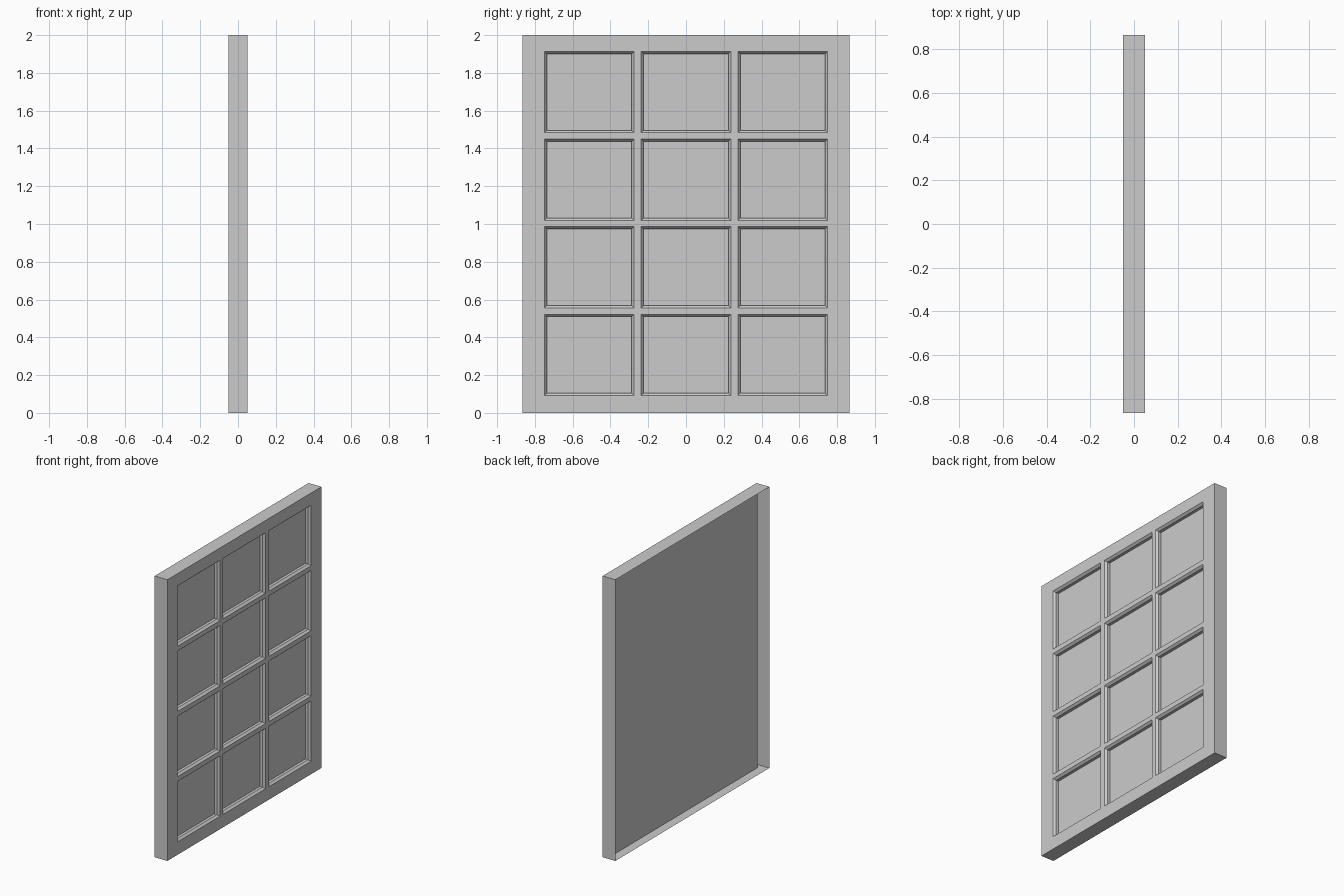
import bpy, bmesh

if "Cube" in bpy.data.objects:
    bpy.data.objects.remove(bpy.data.objects["Cube"])

FRONT, BACK, PANE = 0.05, -0.05, 0.015   # x planes
HALF_W, HEIGHT = 0.865, 2.0
CHAMFER = 0.013
COLS = [(-0.749 + i * 0.5117, -0.749 + i * 0.5117 + 0.4746) for i in range(3)]
ROWS = [(0.092 + j * 0.4637, 0.092 + j * 0.4637 + 0.430) for j in range(4)]


def make_object(name, bm):
    bmesh.ops.remove_doubles(bm, verts=bm.verts, dist=1e-5)
    mesh = bpy.data.meshes.new(name)
    bm.to_mesh(mesh)
    bm.free()
    obj = bpy.data.objects.new(name, mesh)
    bpy.context.collection.objects.link(obj)
    return obj


def rect(x, y0, y1, z0, z1):
    # counter-clockwise seen from +x
    return [(x, y0, z0), (x, y1, z0), (x, y1, z1), (x, y0, z1)]


def add_face(bm, pts):
    bm.faces.new([bm.verts.new(p) for p in pts])


def bridge(bm, a, b):
    # ring of quads between two rectangles
    for k in range(4):
        n = (k + 1) % 4
        add_face(bm, [a[k], a[n], b[n], b[k]])


# Window frame: front lattice, chamfered openings and open-backed outer walls
bm = bmesh.new()
ys = [-HALF_W] + [v for c in COLS for v in c] + [HALF_W]
zs = [0.0] + [v for r in ROWS for v in r] + [HEIGHT]
for i in range(len(ys) - 1):
    for j in range(len(zs) - 1):
        cell = (ys[i], ys[i + 1], zs[j], zs[j + 1])
        if i % 2 and j % 2:
            y0, y1, z0, z1 = cell
            inner = (y0 + CHAMFER, y1 - CHAMFER, z0 + CHAMFER, z1 - CHAMFER)
            lip = FRONT - 0.015
            bridge(bm, rect(FRONT, *cell), rect(lip, *inner))
            bridge(bm, rect(lip, *inner), rect(PANE, *inner))
        else:
            add_face(bm, rect(FRONT, *cell))
outline = (-HALF_W, HALF_W, 0.0, HEIGHT)
bridge(bm, rect(BACK, *outline), rect(FRONT, *outline))
make_object("window_frame", bm)

# Pane sheet behind the lattice
bm = bmesh.new()
add_face(bm, rect(PANE, -HALF_W + 0.038, HALF_W - 0.038, 0.0, HEIGHT))
make_object("window_pane", bm)
